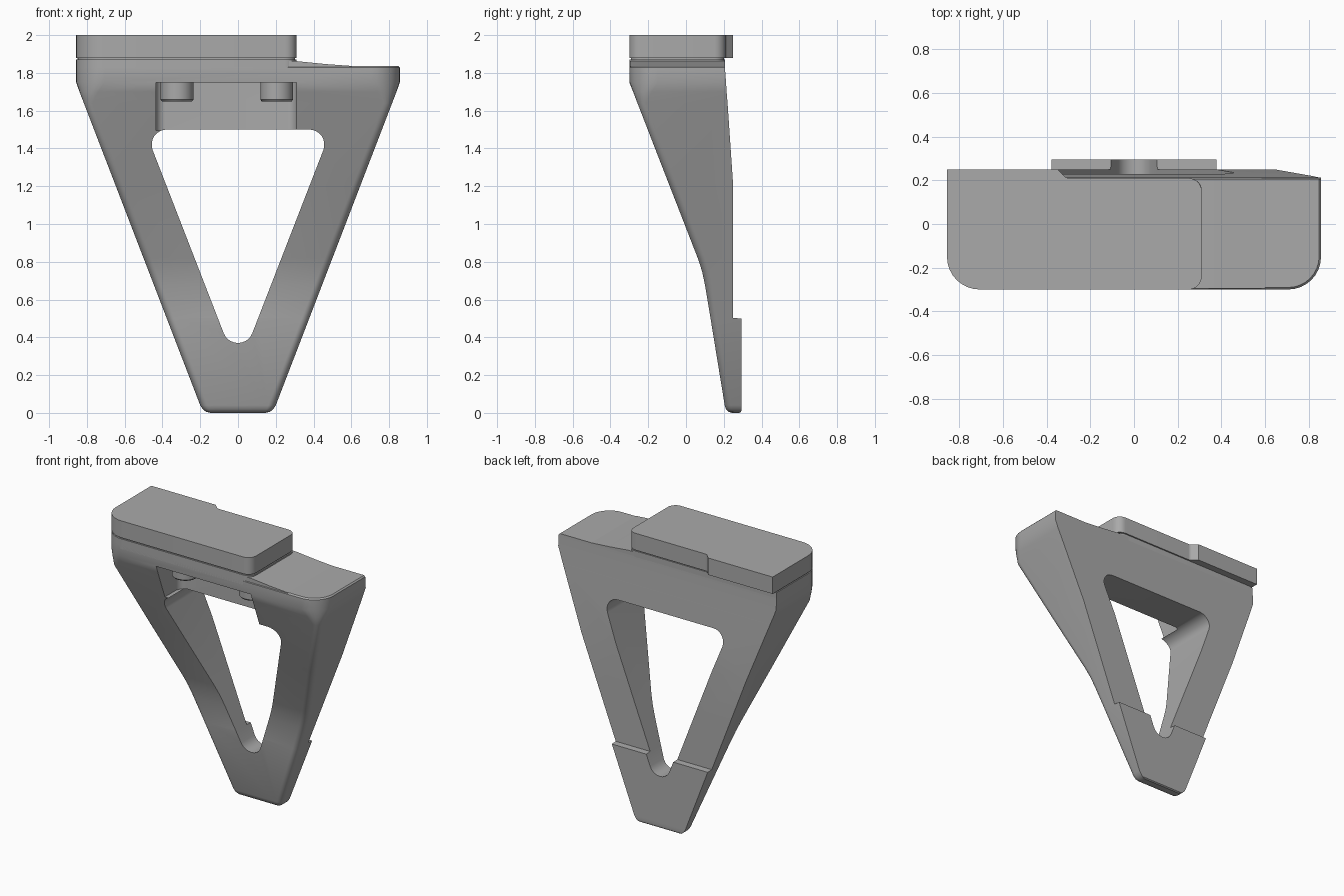
import bpy, bmesh, math
from mathutils import Vector

cube = bpy.data.objects.get("Cube")
if cube:
    bpy.data.objects.remove(cube, do_unlink=True)

grey = bpy.data.materials.new("plain grey")
grey.use_nodes = True
COLOR = (0.4, 0.4, 0.4, 1)
grey.diffuse_color = COLOR
grey.node_tree.nodes["Principled BSDF"].inputs["Base Color"].default_value = COLOR


def rounded(corners, steps=8):
    """Outline from (a, b, radius) corners, each filleted by its radius."""
    out = []
    for i, (a, b, r) in enumerate(corners):
        p = Vector((a, b))
        if r == 0:
            out.append(p)
            continue
        u = (Vector(corners[i - 1][:2]) - p).normalized()
        v = (Vector(corners[(i + 1) % len(corners)][:2]) - p).normalized()
        half = u.angle(v) / 2
        c = p + (u + v).normalized() * r / math.sin(half)
        s, e = p + u * r / math.tan(half) - c, p + v * r / math.tan(half) - c
        arc = math.pi - 2 * half
        for k in range(steps + 1):
            t = k / steps
            out.append(c + (s * math.sin((1 - t) * arc) + e * math.sin(t * arc)) / math.sin(arc))
    return out


def finish(mesh):
    for p in mesh.polygons:
        p.use_smooth = True
    mesh.set_sharp_from_angle(angle=math.radians(28))


def loft(name, rings):
    """Closed solid through a list of matching 3D rings."""
    bm = bmesh.new()
    rows = [[bm.verts.new(p) for p in ring] for ring in rings]
    n = len(rows[0])
    for lo, hi in zip(rows, rows[1:]):
        for i in range(n):
            j = (i + 1) % n
            bm.faces.new((lo[i], lo[j], hi[j], hi[i]))
    bm.faces.new(rows[0])
    bm.faces.new(rows[-1])
    bmesh.ops.recalc_face_normals(bm, faces=bm.faces)
    mesh = bpy.data.meshes.new(name)
    bm.to_mesh(mesh)
    bm.free()
    mesh.materials.append(grey)
    finish(mesh)
    ob = bpy.data.objects.new(name, mesh)
    bpy.context.collection.objects.link(ob)
    return ob


def slab(name, outline, z0, z1):
    return loft(name, [[(p.x, p.y, z) for p in outline] for z in (z0, z1)])


def wall(name, outline, y0, y1):
    return loft(name, [[(p.x, y, p.y) for p in outline] for y in (y0, y1)])


def cut(ob, cutter):
    cutter.hide_render = True
    mod = ob.modifiers.new("cut", 'BOOLEAN')
    mod.operation, mod.solver, mod.object = 'DIFFERENCE', 'EXACT', cutter
    graph = bpy.context.evaluated_depsgraph_get()
    mesh = bpy.data.meshes.new_from_object(ob.evaluated_get(graph))
    ob.modifiers.clear()
    ob.data = mesh
    finish(mesh)
    bpy.data.objects.remove(cutter, do_unlink=True)


# Tapered body: height, half width, front, back, front corner radius
def section(z, w, front, back, r):
    corners = [(-w, back, 0), (-w, front, r), (w, front, r), (w, back, 0)]
    return [(p.x, p.y, z) for p in rounded(corners)]


def half_width(z):
    return min(0.857, 0.2 + 0.385 * (z - 0.04))


stations = [
    (0.04, 0.205, 0.295, 0.04), (0.5, 0.13, 0.295, 0.04),
    (0.502, 0.13, 0.25, 0.04), (0.68, 0.1, 0.25, 0.04),
    (0.75, 0.085, 0.25, 0.04), (0.82, 0.062, 0.25, 0.04),
    (1.2, -0.086, 0.25, 0.04), (1.64, -0.257, 0.22, 0.045),
    (1.7, -0.28, 0.215, 0.1), (1.75, -0.3, 0.212, 0.15),
    (1.828, -0.3, 0.206, 0.15),
]
rings = [section(0, 0.145, 0.242, 0.283, 0.015), section(0.006, 0.17, 0.225, 0.291, 0.025),
         section(0.02, 0.187, 0.212, 0.295, 0.035)]
rings += [section(z, half_width(z), f, b, r) for z, f, b, r in stations]
rings.append(section(1.837, 0.848, -0.291, 0.206, 0.142))
body = loft("tapered_body", rings)

# Triangular opening, then the pocket above it for the bolts
cut(body, wall("opening_cutter", rounded([(-0.494, 1.5, 0.08), (0.494, 1.5, 0.08), (0, 0.227, 0.081)]), -1, 1))
cut(body, slab("pocket_cutter", rounded([(-0.435, -0.6, 0), (0.31, -0.6, 0),
                                         (0.31, -0.03, 0.05), (-0.435, -0.03, 0.05)]), 1.494, 1.75))


# Raised deck, groove and clamp block on top
def deck(inset, back):
    return rounded([(-0.857 + inset, back, 0), (-0.857 + inset, -0.3 + inset, 0.15),
                    (0.31 - inset, -0.3 + inset, 0.06), (0.31 - inset, back, 0.05)])


slab("raised_deck", deck(0, 0.206), 1.8, 1.872)
slab("groove_neck", deck(0.008, 0.2), 1.87, 1.882)
slab("clamp_block", rounded([(-0.857, 0.25, 0), (-0.857, -0.3, 0.15), (0.31, -0.3, 0.06),
                             (0.31, 0.21, 0.06), (-0.31, 0.21, 0.03), (-0.35, 0.25, 0)]), 1.88, 2)

# Ramp from the deck down to the side shelf
wall("shelf_ramp", [Vector(p) for p in ((0.22, 1.81), (0.6, 1.81), (0.6, 1.837),
                                        (0.46, 1.847), (0.31, 1.862), (0.22, 1.862))], -0.296, 0.206)


# Bolt heads hanging in the pocket
def circle(x, y, z, r, n=32):
    return [(x + r * math.cos(math.tau * i / n), y + r * math.sin(math.tau * i / n), z) for i in range(n)]


for side, x in (("right", -0.323), ("left", 0.205)):
    bolt = loft("bolt_head_" + side, [circle(x, -0.13, z, r) for z, r in
                                      ((1.648, 0.078), (1.658, 0.087), (1.77, 0.087))])
    cut(bolt, loft("socket_cutter", [circle(x, -0.13, z, 0.045, 6) for z in (1.6, 1.7)]))
